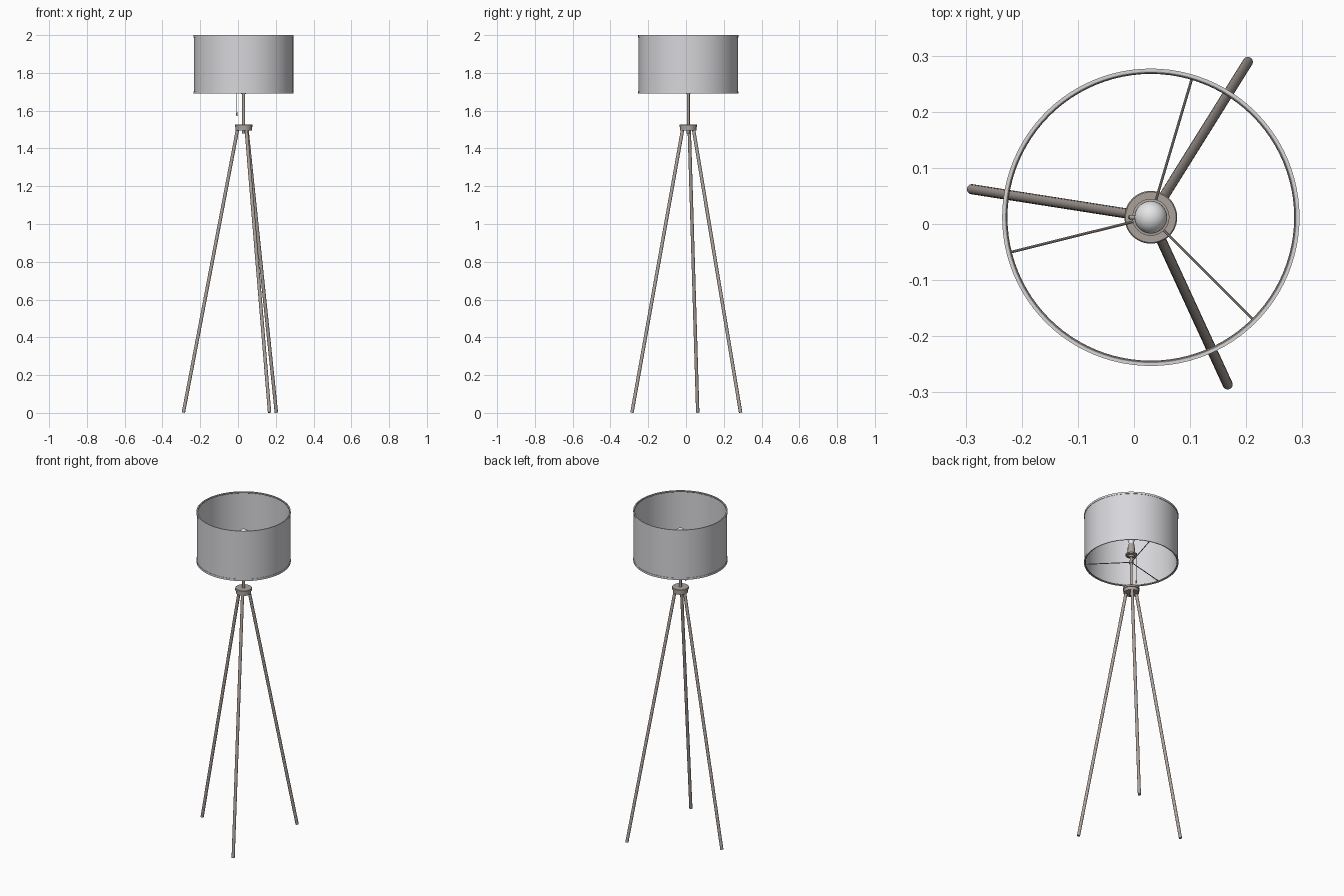
import bpy, bmesh, math
from mathutils import Vector

if "Cube" in bpy.data.objects:
    bpy.data.objects.remove(bpy.data.objects["Cube"])

CX, CY = 0.03, 0.012   # lamp axis


def material(name, rgb):
    m = bpy.data.materials.new(name)
    m.diffuse_color = (*rgb, 1)
    m.use_nodes = True
    m.node_tree.nodes["Principled BSDF"].inputs["Base Color"].default_value = m.diffuse_color
    return m


FABRIC = material("pale grey fabric", (0.68, 0.68, 0.71))
METAL = material("warm grey metal", (0.41, 0.36, 0.33))
GLASS = material("white bulb glass", (0.78, 0.78, 0.78))


def finish(name, bm, mat):
    bmesh.ops.recalc_face_normals(bm, faces=bm.faces)
    me = bpy.data.meshes.new(name)
    bm.to_mesh(me)
    bm.free()
    ob = bpy.data.objects.new(name, me)
    bpy.context.collection.objects.link(ob)
    me.materials.append(mat)
    bpy.ops.object.select_all(action='DESELECT')
    ob.select_set(True)
    bpy.context.view_layer.objects.active = ob
    bpy.ops.object.shade_smooth_by_angle(angle=math.radians(35))
    return ob


def lathe(name, profile, mat, n=48, closed=False, center=(CX, CY)):
    """Spin (radius, z) points round a vertical axis."""
    bm = bmesh.new()
    pts = profile + ([profile[0]] if closed else [])
    vs = [bm.verts.new((center[0] + r, center[1], z)) for r, z in pts]
    edges = [bm.edges.new(p) for p in zip(vs, vs[1:])]
    bmesh.ops.spin(bm, geom=vs + edges, cent=(*center, 0), axis=(0, 0, 1),
                   angle=math.tau, steps=n, use_duplicate=False)
    bmesh.ops.remove_doubles(bm, verts=bm.verts, dist=1e-5)
    return finish(name, bm, mat)


def rod(name, a, b, r, mat, n=16):
    a, b = Vector(a), Vector(b)
    bm = bmesh.new()
    bmesh.ops.create_cone(bm, cap_ends=True, segments=n, radius1=r, radius2=r,
                          depth=(b - a).length)
    rot = (b - a).to_track_quat('Z', 'Y').to_matrix().to_4x4()
    bmesh.ops.transform(bm, matrix=rot, verts=bm.verts)
    bmesh.ops.translate(bm, vec=(a + b) / 2, verts=bm.verts)
    return finish(name, bm, mat)


def around(angle, r, z):
    t = math.radians(angle)
    return (CX + r * math.cos(t), CY + r * math.sin(t), z)


# Drum shade: thin wall with a raised hem at top and bottom
lathe("shade", [(0.265, 1.69), (0.265, 1.702), (0.263, 1.702), (0.263, 1.988),
                (0.265, 1.988), (0.265, 2.0), (0.260, 2.0), (0.260, 1.69)],
      FABRIC, n=96, closed=True)

# Wire rings inside the shade ends
for label, z in (("top", 1.995), ("bottom", 1.695)):
    lathe("shade_ring_" + label,
          [(0.259 + 0.0035 * math.cos(k * math.tau / 10),
            z + 0.0035 * math.sin(k * math.tau / 10)) for k in range(10)],
          METAL, n=96, closed=True)

# Spokes carrying the shade, with their collar
for i, a in enumerate((73.5, 194, 315)):
    rod(f"shade_spoke_{i + 1}", around(a, 0.006, 1.695), around(a, 0.259, 1.695),
        0.0025, METAL, 10)
lathe("spoke_collar", [(0, 1.688), (0.013, 1.688), (0.013, 1.702), (0, 1.702)], METAL)

# Hub with lid, and knob underneath
lathe("hub", [(0, 1.495), (0.043, 1.495), (0.043, 1.514), (0.047, 1.514),
              (0.047, 1.525), (0.045, 1.527), (0, 1.527)], METAL)
lathe("hub_knob", [(0, 1.480), (0.008, 1.480), (0.010, 1.484), (0.010, 1.496)], METAL, n=24)

# Pole
rod("pole", (CX, CY, 1.50), (CX, CY, 1.74), 0.008, METAL, 24)

# Socket with flange
lathe("socket", [(0, 1.725), (0.014, 1.725), (0.018, 1.735), (0.033, 1.738),
                 (0.033, 1.745), (0.020, 1.747), (0.020, 1.79), (0.017, 1.795),
                 (0.017, 1.81), (0, 1.81)], METAL)

# Bulb: narrow neck blending into a globe
globe = [(0.029 * math.cos(t), 1.86 + 0.029 * math.sin(t))
         for t in [math.radians(-45 + 135 * k / 12) for k in range(12)]]
lathe("bulb", [(0.014, 1.805), (0.014, 1.82), (0.017, 1.832)] + globe + [(0, 1.889)], GLASS)

# Pull chain
px = CX - 0.036
rod("chain_arm", (CX, CY, 1.765), (px - 0.002, CY, 1.765), 0.004, METAL, 12)
rod("pull_chain", (px, CY, 1.765), (px, CY, 1.59), 0.0018, METAL, 8)
lathe("chain_pull", [(0, 1.595), (0.002, 1.594), (0.0045, 1.583), (0.0045, 1.577),
                     (0.003, 1.573), (0, 1.572)], METAL, n=16, center=(px, CY))

# Three splayed legs
for i, (x, y, a) in enumerate(((-0.289, 0.062, 171), (0.203, 0.289, 58), (0.167, -0.286, -65.5))):
    rod(f"leg_{i + 1}", (x, y, 0.002), around(a, 0.032, 1.505), 0.009, METAL, 20)
